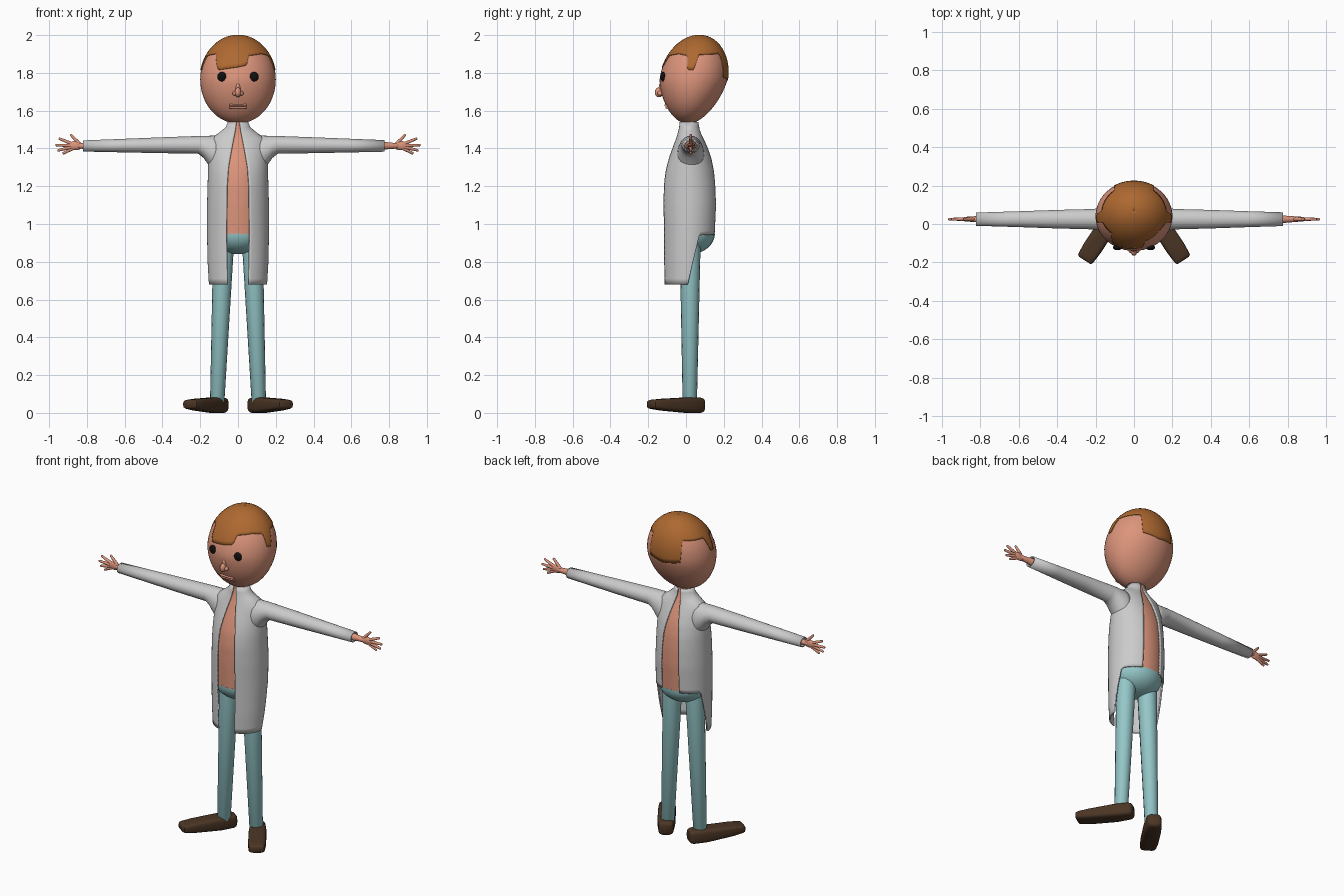
import bpy, bmesh, math
from math import sin, cos, pi, radians
from mathutils import Vector

if "Cube" in bpy.data.objects:
    bpy.data.objects.remove(bpy.data.objects["Cube"])


def mat(name, *rgb):
    m = bpy.data.materials.new(name)
    m.diffuse_color = (*rgb, 1)
    m.use_nodes = True
    m.node_tree.nodes["Principled BSDF"].inputs["Base Color"].default_value = m.diffuse_color
    return m


SKIN = mat("skin", 0.72, 0.30, 0.20)
HAIR = mat("hair", 0.42, 0.14, 0.03)
CLOTH = mat("trousers", 0.30, 0.57, 0.58)
LEATHER = mat("leather", 0.07, 0.036, 0.018)
BLACK = mat("black", 0.005, 0.005, 0.005)


def table(rows, v):
    """Interpolate rows of (key, values...) at key v."""
    v = min(max(v, rows[0][0]), rows[-1][0])
    for a, b in zip(rows, rows[1:]):
        if v <= b[0]:
            f = (v - a[0]) / (b[0] - a[0])
            return [p + (q - p) * f for p, q in zip(a[1:], b[1:])]


def skin_rows(name, rows, material=None, closed=True, caps=True, thick=0):
    """Bridge rows of points into one smooth surface."""
    bm = bmesh.new()
    vs = [[bm.verts.new(p) for p in r] for r in rows]
    n = len(rows[0])
    for a, b in zip(vs, vs[1:]):
        for i in range(n if closed else n - 1):
            j = (i + 1) % n
            bm.faces.new((a[i], a[j], b[j], b[i]))
    if closed and caps:
        bm.faces.new(vs[0])
        bm.faces.new(vs[-1])
    bmesh.ops.remove_doubles(bm, verts=bm.verts, dist=1e-5)
    bmesh.ops.recalc_face_normals(bm, faces=bm.faces)
    me = bpy.data.meshes.new(name)
    bm.to_mesh(me)
    bm.free()
    ob = bpy.data.objects.new(name, me)
    bpy.context.collection.objects.link(ob)
    if material:
        me.materials.append(material)
    bpy.ops.object.select_all(action='DESELECT')
    bpy.context.view_layer.objects.active = ob
    ob.select_set(True)
    bpy.ops.object.shade_smooth_by_angle(angle=radians(40))
    if thick:
        m = ob.modifiers.new("thickness", 'SOLIDIFY')
        m.thickness = thick
        m.offset = 0
    return ob


def ring(c, u, v, n=24, power=2):
    """Superellipse ring around c with half-axes u and v."""
    c, u, v = Vector(c), Vector(u), Vector(v)
    f = lambda t: math.copysign(abs(t) ** (2 / power), t)
    return [c + u * f(cos(2 * pi * i / n)) + v * f(sin(2 * pi * i / n)) for i in range(n)]


def ball(name, c, r, material, lo=-90, hi=90):
    rows = []
    for k in range(17):
        e = radians(lo + (hi - lo) * k / 16)
        q = max(cos(e), 1e-4)
        rows.append(ring((c[0], c[1], c[2] + r[2] * sin(e)), (r[0] * q, 0, 0), (0, r[1] * q, 0)))
    return skin_rows(name, rows, material)


def rod(name, a, b, ra, rb, material):
    a, b = Vector(a), Vector(b)
    d = (b - a).normalized()
    u = d.cross(Vector((0, 1, 0))).normalized()
    v = d.cross(u)
    rows = [ring(a, u * ra, v * ra, 16), ring(b, u * rb, v * rb, 16),
            ring(b + d * rb * 0.6, u * rb * 0.6, v * rb * 0.6, 16)]
    return skin_rows(name, rows, material)


# Head: egg leaning backwards towards the top
def head_point(a, e, s=1.0):
    t = sin(e)
    q = max(cos(e), 1e-4) * s
    ry = 0.18 * (1 + 0.2 * min(t, 0))
    return (0.2 * q * sin(a), 0.04 + 0.03 * t - ry * q * cos(a), 1.765 + 0.233 * t * s)


skin_rows("head", [[head_point(2 * pi * i / 48, -pi / 2 + pi * k / 32) for i in range(48)]
                   for k in range(33)], SKIN)

# Hair: cap following the head down to an uneven hairline (angle from front, height)
LINE = [(0, 1.83), (14, 1.84), (19, 1.89), (50, 1.90), (72, 1.89), (78, 1.815), (88, 1.815),
        (94, 1.895), (144, 1.90), (150, 1.775), (180, 1.76), (210, 1.775), (216, 1.90),
        (266, 1.895), (272, 1.815), (282, 1.815), (288, 1.89), (316, 1.90), (328, 1.815), (360, 1.83)]
rows = []
for k in range(15):
    row = []
    for i in range(144):
        low = math.asin((table(LINE, i * 2.5)[0] - 1.765) / 0.233)
        row.append(head_point(radians(i * 2.5), low + (pi / 2 - low) * k / 14, 1.008))
    rows.append(row)
skin_rows("hair_cap", rows, HAIR, caps=False, thick=0.004)

# Face
for s in (-1, 1):
    ball("eye", (s * 0.085, -0.122, 1.78), (0.024, 0.014, 0.025), BLACK)
    ball("nostril", (s * 0.016, -0.137, 1.692), (0.013, 0.014, 0.013), SKIN)
ball("nose", (0, -0.143, 1.697), (0.016, 0.022, 0.026), SKIN)
ball("nose_bridge", (0, -0.131, 1.715), (0.013, 0.014, 0.035), SKIN)
for z in (1.615, 1.628):
    skin_rows("lip", [ring((x, -0.097 + 0.006 * (z > 1.62) * -1, z), (0, 0.012, 0), (0, 0, 0.0065), 12)
                      for x in (-0.044, 0.044)], SKIN)

# Torso section by height: half-width, centre y, half-depth
BODY = [(0.68, 0.15, 0.01, 0.128), (0.80, 0.157, 0.013, 0.134), (0.95, 0.16, 0.018, 0.14),
        (1.10, 0.16, 0.02, 0.145), (1.20, 0.157, 0.019, 0.142), (1.28, 0.155, 0.02, 0.132),
        (1.35, 0.153, 0.022, 0.112), (1.41, 0.15, 0.022, 0.088), (1.455, 0.14, 0.02, 0.068),
        (1.475, 0.105, 0.018, 0.06), (1.50, 0.066, 0.017, 0.052), (1.54, 0.05, 0.016, 0.046)]
GAP = [(0.68, 0.055), (0.95, 0.06), (1.2, 0.057), (1.3, 0.05), (1.4, 0.032), (1.5, 0.012), (1.54, 0.008)]

rows = []
for k in range(25):
    z = 0.945 + 0.6 * k / 24
    rx, cy, ry = table(BODY, z)
    rows.append(ring((0, cy, z), (rx - 0.008, 0, 0), (0, ry - 0.006, 0), 48))
skin_rows("torso", rows, SKIN)
ball("hips", (0, 0.018, 0.95), (0.15, 0.135, 0.11), CLOTH, -90, 0)

# Sleeve section by distance from centre: centre z, half-height, half-depth
SLEEVE = [(0.09, 1.36, 0.10, 0.07), (0.13, 1.375, 0.09, 0.066), (0.155, 1.39, 0.074, 0.061),
          (0.18, 1.408, 0.056, 0.055), (0.21, 1.419, 0.044, 0.05), (0.4, 1.417, 0.039, 0.045),
          (0.6, 1.415, 0.033, 0.038), (0.83, 1.413, 0.026, 0.031)]
# Finger tips and bases (x, z), thumb first
FINGERS = [((0.845, 1.43), (0.885, 1.472)), ((0.88, 1.425), (0.945, 1.452)), ((0.885, 1.415), (0.962, 1.418)),
           ((0.88, 1.407), (0.952, 1.39)), ((0.87, 1.402), (0.925, 1.374))]

for s in (-1, 1):
    # Coat half, open front and back, short at the back
    cols, steps = 33, 28
    rows = []
    for k in range(steps + 1):
        row = []
        for i in range(cols):
            u = i / (cols - 1)
            zb = table([(0, 0.68), (0.5, 0.68), (0.66, 0.94), (1, 0.945)], u)[0]
            z = zb + (1.54 - zb) * k / steps
            rx, cy, ry = table(BODY, z)
            a0 = math.asin(table(GAP, z)[0] / rx)
            a = a0 + (pi - 2 * a0) * u
            row.append((s * rx * sin(a), cy - ry * cos(a), z))
        rows.append(row)
    skin_rows("coat_half", rows, closed=False, thick=0.008)

    # Sleeve with the arm inside
    end = 0.775 if s > 0 else 0.82
    rows = []
    for x in [r[0] for r in SLEEVE[:-1]] + [end]:
        zc, rz, ry = table(SLEEVE, x)
        rows.append(ring((s * x, 0.025, zc), (0, ry, 0), (0, 0, rz), 28))
    skin_rows("sleeve", rows, caps=False, thick=0.006)
    rod("arm", (s * 0.2, 0.025, 1.417), (s * 0.79, 0.025, 1.414), 0.034, 0.02, SKIN)

    # Hand
    rod("wrist", (s * 0.76, 0.025, 1.414), (s * 0.85, 0.025, 1.414), 0.02, 0.014, SKIN)
    ball("palm", (s * 0.86, 0.025, 1.415), (0.038, 0.013, 0.024), SKIN)
    for (x0, z0), (x1, z1) in FINGERS:
        rod("finger", (s * x0, 0.025, z0), (s * x1, 0.025, z1), 0.0095, 0.0065, SKIN)

    # Leg
    rod("trouser_leg", (s * 0.075, 0.022, 0.93), (s * 0.11, 0.02, 0.06), 0.056, 0.038, CLOTH)

    # Shoe, turned outwards: distance from heel, half-width, bottom, top
    d, w = Vector((s * 0.55, -0.835, 0)), Vector((s * 0.835, 0.55, 0))
    rows = []
    for t, hw, z0, z1 in ((0, 0.03, 0.014, 0.07), (0.006, 0.037, 0.005, 0.077), (0.02, 0.042, 0, 0.081),
                          (0.1, 0.05, 0, 0.082), (0.25, 0.05, 0.012, 0.075),
                          (0.308, 0.046, 0.02, 0.07), (0.322, 0.042, 0.024, 0.066), (0.327, 0.034, 0.03, 0.06)):
        c = Vector((s * 0.078, 0.085, (z0 + z1) / 2)) + d * t
        rows.append(ring(c, w * hw, (0, 0, (z1 - z0) / 2), 28, 4))
    skin_rows("shoe", rows, LEATHER)
